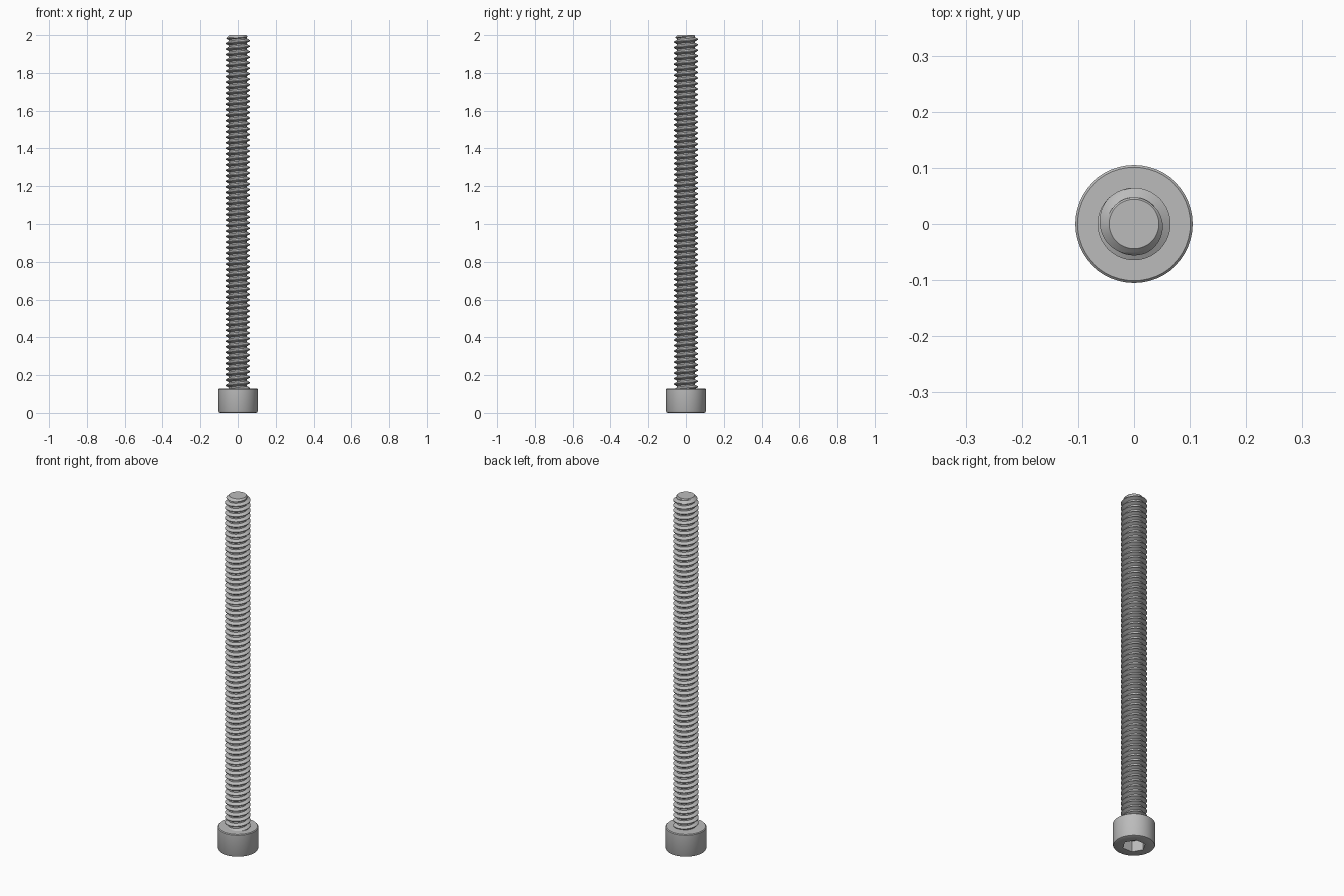
import bpy, bmesh
from math import sin, cos, pi, radians

cube = bpy.data.objects.get("Cube")
if cube:
    bpy.data.objects.remove(cube)

SEG = 48             # sides around the axis
TOP = 2.0
HEAD_R, HEAD_H = 0.105, 0.129
MAJOR, MINOR, PITCH = 0.0645, 0.0475, 0.0292
TIP_R = 0.044        # flat disc at the threaded end
HEX_APOTHEM, HEX_DEPTH = 0.051, 0.06

steel = bpy.data.materials.new("grey steel")
steel.use_nodes = True
grey = (0.5, 0.5, 0.5, 1)
steel.diffuse_color = grey
steel.node_tree.nodes["Principled BSDF"].inputs["Base Color"].default_value = grey


def finish(name, bm):
    """Turn a bmesh into a smooth-shaded object with sharp edges kept."""
    bmesh.ops.remove_doubles(bm, verts=bm.verts, dist=1e-5)
    bmesh.ops.recalc_face_normals(bm, faces=bm.faces)
    mesh = bpy.data.meshes.new(name)
    bm.to_mesh(mesh)
    bm.free()
    mesh.materials.append(steel)
    obj = bpy.data.objects.new(name, mesh)
    bpy.context.collection.objects.link(obj)
    bpy.ops.object.select_all(action='DESELECT')
    obj.select_set(True)
    bpy.context.view_layer.objects.active = obj
    bpy.ops.object.shade_smooth_by_angle(angle=radians(30))
    return obj


def circle(r):
    return lambda a: r


def hexagon(apothem):
    return lambda a: apothem / cos((a % (pi / 3)) - pi / 6)


# Cap head: stacked rings from the socket floor, out over the rim, to the top
bm = bmesh.new()
rings = []
for radius, z in [(hexagon(HEX_APOTHEM), HEX_DEPTH),
                  (hexagon(HEX_APOTHEM), 0),
                  (circle(HEAD_R - 0.009), 0),
                  (circle(HEAD_R - 0.003), 0.003),
                  (circle(HEAD_R), 0.009),
                  (circle(HEAD_R), HEAD_H - 0.004),
                  (circle(HEAD_R - 0.004), HEAD_H)]:
    angles = [2 * pi * i / SEG for i in range(SEG)]
    rings.append([bm.verts.new((radius(a) * cos(a), radius(a) * sin(a), z)) for a in angles])
for low, high in zip(rings, rings[1:]):
    for i in range(SEG):
        j = (i + 1) % SEG
        bm.faces.new((low[i], low[j], high[j], high[i]))
bm.faces.new(rings[0])
bm.faces.new(rings[-1])
finish("socket_head", bm)

# Threaded shaft: one column of thread profile points per angle, each column
# raised a little more than the last so that the ridges wind into a helix
MID = (MAJOR + MINOR) / 2
PROFILE = [(0, MAJOR), (0.125, MAJOR), (0.28, MID), (0.4375, MINOR),
           (0.5625, MINOR), (0.6875, MINOR), (0.845, MID)]
STEPS = len(PROFILE)
BASE = HEAD_H - 0.005
TURNS = int((TOP - BASE) / PITCH) + 5
START = TOP - 0.004 + (1.0625 - TURNS) * PITCH

bm = bmesh.new()
columns = []
for i in range(SEG + 1):
    a = 2 * pi * i / SEG
    column = []
    for k in range(TURNS):
        for u, r in PROFILE:
            z = START + PITCH * (k + u + i / SEG)
            if z <= BASE:
                z, r = BASE, MINOR
            z = min(z, TOP)
            r = min(r, TIP_R + TOP - z)      # chamfered tip
            column.append(bm.verts.new((r * cos(a), r * sin(a), z)))
    columns.append(column)
for left, right in zip(columns, columns[1:]):
    for j in range(len(left) - 1):
        bm.faces.new((left[j], right[j], right[j + 1], left[j + 1]))
bmesh.ops.remove_doubles(bm, verts=bm.verts, dist=1e-5)

# Close both ends of the shaft
for end in (BASE, TOP):
    edges = [e for e in bm.edges if e.is_boundary
             and all(abs(v.co.z - end) < 1e-4 for v in e.verts)]
    bmesh.ops.holes_fill(bm, edges=edges, sides=0)
finish("threaded_shaft", bm)
